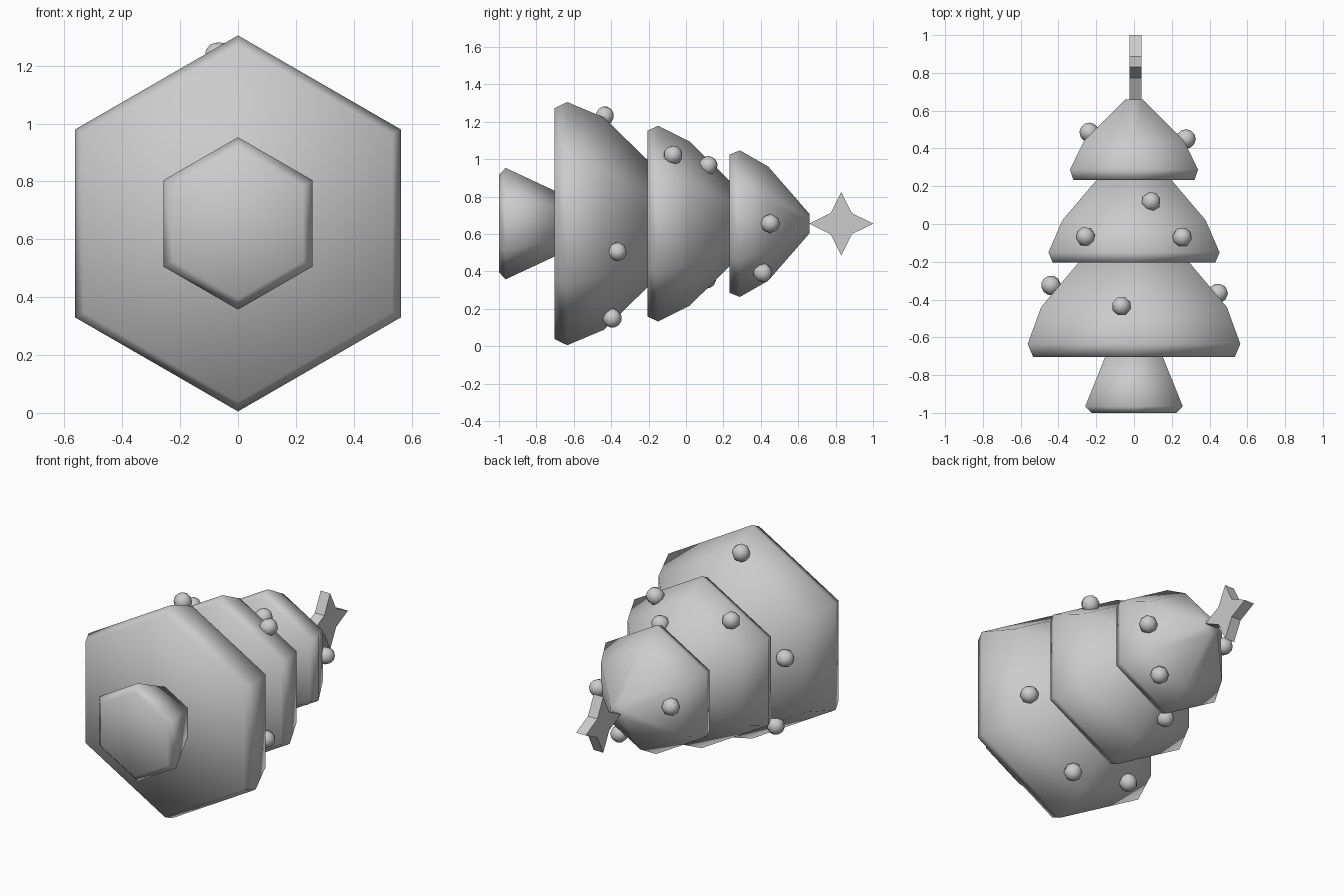
import bpy, bmesh, math
from mathutils import Vector

if "Cube" in bpy.data.objects:
    bpy.data.objects.remove(bpy.data.objects["Cube"])

ZC = 0.655  # height of the tree's axis, which lies along y


def finish(name, bm, smooth):
    bmesh.ops.recalc_face_normals(bm, faces=bm.faces[:])
    for f in bm.faces:
        f.smooth = smooth
    me = bpy.data.meshes.new(name)
    bm.to_mesh(me)
    bm.free()
    ob = bpy.data.objects.new(name, me)
    bpy.context.collection.objects.link(ob)
    return ob


def hex_solid(name, profile):
    """Closed six-sided solid along y from (y, radius) pairs."""
    bm = bmesh.new()
    rings = [[bm.verts.new((r * math.sin(k * math.pi / 3), y, ZC + r * math.cos(k * math.pi / 3)))
              for k in range(6)] for y, r in profile]
    for a, b in zip(rings, rings[1:]):
        for k in range(6):
            bm.faces.new((a[k], a[(k + 1) % 6], b[(k + 1) % 6], b[k]))
    bm.faces.new(rings[0])
    bm.faces.new(rings[-1])
    return finish(name, bm, True)


# Trunk and three foliage tiers
hex_solid("trunk", [(-1.0, 0.26), (-0.965, 0.298), (-0.69, 0.17)])
hex_solid("lower_tier", [(-0.703, 0.617), (-0.635, 0.65), (-0.44, 0.568), (-0.19, 0.325)])
hex_solid("middle_tier", [(-0.205, 0.497), (-0.15, 0.523), (0.02, 0.438), (0.245, 0.217)])
hex_solid("upper_tier", [(0.233, 0.37), (0.288, 0.392), (0.44, 0.305), (0.66, 0.052)])

# Four-pointed star on the tip
bm = bmesh.new()
verts = []
for k in range(8):
    r = 0.17 if k % 2 == 0 else 0.08
    a = k * math.pi / 4
    verts.append(bm.verts.new((-0.024, 0.83 + r * math.cos(a), ZC + r * math.sin(a))))
face = bm.faces.new(verts)
ext = bmesh.ops.extrude_face_region(bm, geom=[face], use_keep_orig=True)
bmesh.ops.translate(bm, vec=(0.064, 0, 0),
                    verts=[g for g in ext["geom"] if isinstance(g, bmesh.types.BMVert)])
finish("star", bm, False)

# Round ornaments scattered over the tiers
spots = [(-0.067, -0.435, 1.23), (0.445, -0.367, 0.505), (0.107, -0.395, 0.15),
         (-0.44, -0.325, 0.73), (-0.31, -0.42, 0.25),
         (0.255, -0.07, 1.02), (0.09, 0.118, 0.965), (-0.257, -0.067, 1.01), (-0.13, 0.11, 0.36),
         (0.275, 0.45, 0.655), (0.16, 0.41, 0.393), (-0.237, 0.485, 0.69)]
for i, p in enumerate(spots):
    bm = bmesh.new()
    bmesh.ops.create_uvsphere(bm, u_segments=8, v_segments=6, radius=0.052)
    # point each ornament's pole outward from the axis
    out = Vector((p[0], 0.15, p[2] - ZC))
    bmesh.ops.rotate(bm, verts=bm.verts[:], cent=(0, 0, 0),
                     matrix=out.to_track_quat('Z', 'Y').to_matrix())
    bmesh.ops.translate(bm, verts=bm.verts[:], vec=p)
    finish(f"ornament_{i + 1}", bm, True)
